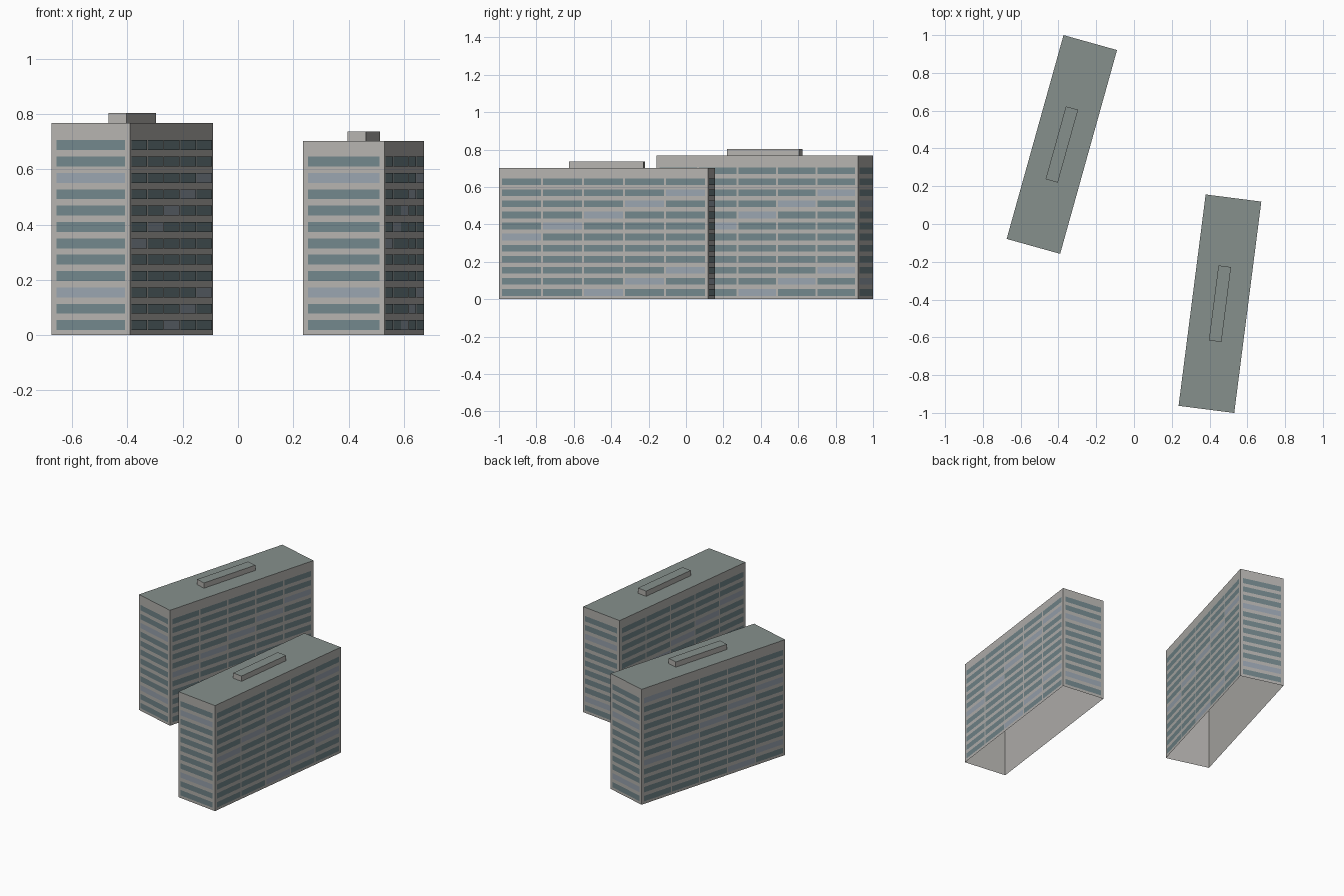
import bpy, bmesh, math
from mathutils import Matrix, Vector

if "Cube" in bpy.data.objects:
    bpy.data.objects.remove(bpy.data.objects["Cube"])


def material(name, rgb):
    m = bpy.data.materials.new(name)
    m.diffuse_color = (*rgb, 1)
    m.use_nodes = True
    m.node_tree.nodes["Principled BSDF"].inputs["Base Color"].default_value = m.diffuse_color
    return m


WALL = material("concrete", (0.46, 0.45, 0.43))
ROOF = material("roof_felt", (0.24, 0.28, 0.265))
GLASS = material("window_glass", (0.17, 0.24, 0.26))
PALE = material("pale_window", (0.32, 0.37, 0.43))


def finish(bm, name, mats, place):
    me = bpy.data.meshes.new(name)
    bm.to_mesh(me)
    bm.free()
    for m in mats:
        me.materials.append(m)
    ob = bpy.data.objects.new(name, me)
    ob.matrix_world = place
    bpy.context.collection.objects.link(ob)


def open_box(name, w, l, z0, z1, place):
    """Walls and a roof-coloured top, open underneath."""
    bm = bmesh.new()
    bmesh.ops.create_cube(bm, size=1, matrix=Matrix.Translation((0, 0, (z0 + z1) / 2))
                          @ Matrix.Diagonal((w, l, z1 - z0, 1)))
    bm.normal_update()
    for f in list(bm.faces):
        if f.normal.z > 0.5:
            f.material_index = 1
        elif f.normal.z < -0.5:
            bm.faces.remove(f)
    finish(bm, name, [WALL, ROOF], place)


def windows(name, w, l, floors, place):
    """Window bands on all four sides, with diagonal runs of pale panes."""
    bm = bmesh.new()
    margin, gap, pitch, band = 0.018, 0.010, 0.0592, 0.036
    for side in range(4):
        span, depth = (w, l) if side % 2 == 0 else (l, w)
        cols = 1 if side % 2 == 0 else 5
        step = (span - 2 * margin + gap) / cols
        turn = Matrix.Rotation(side * math.pi / 2, 4, 'Z')
        for i in range(floors):
            z = 0.036 + i * pitch
            for c in range(cols):
                a = -span / 2 + margin + c * step
                b = a + step - gap
                pts = [(a, z - band / 2), (b, z - band / 2), (b, z + band / 2), (a, z + band / 2)]
                f = bm.faces.new([bm.verts.new(turn @ Vector((x, -depth / 2 - 0.0015, h)))
                                  for x, h in pts])
                f.material_index = int((i - c - 2 - 3 * side) % 7 == 0)
    finish(bm, name, [GLASS, PALE], place)


# two slab blocks: name, centre, turn, width, length, height, floors
for name, x, y, deg, w, l, h, floors in [
        ("left", -0.382, 0.421, -15.6, 0.294, 1.12, 0.768, 12),
        ("right", 0.455, -0.422, -7.3, 0.297, 1.128, 0.702, 11)]:
    place = Matrix.Translation((x, y, 0)) @ Matrix.Rotation(math.radians(deg), 4, 'Z')
    open_box(name + "_block", w, l, 0, h, place)
    open_box(name + "_roof_plant_room", 0.067, 0.40, h, h + 0.035, place)
    windows(name + "_windows", w, l, floors, place)
